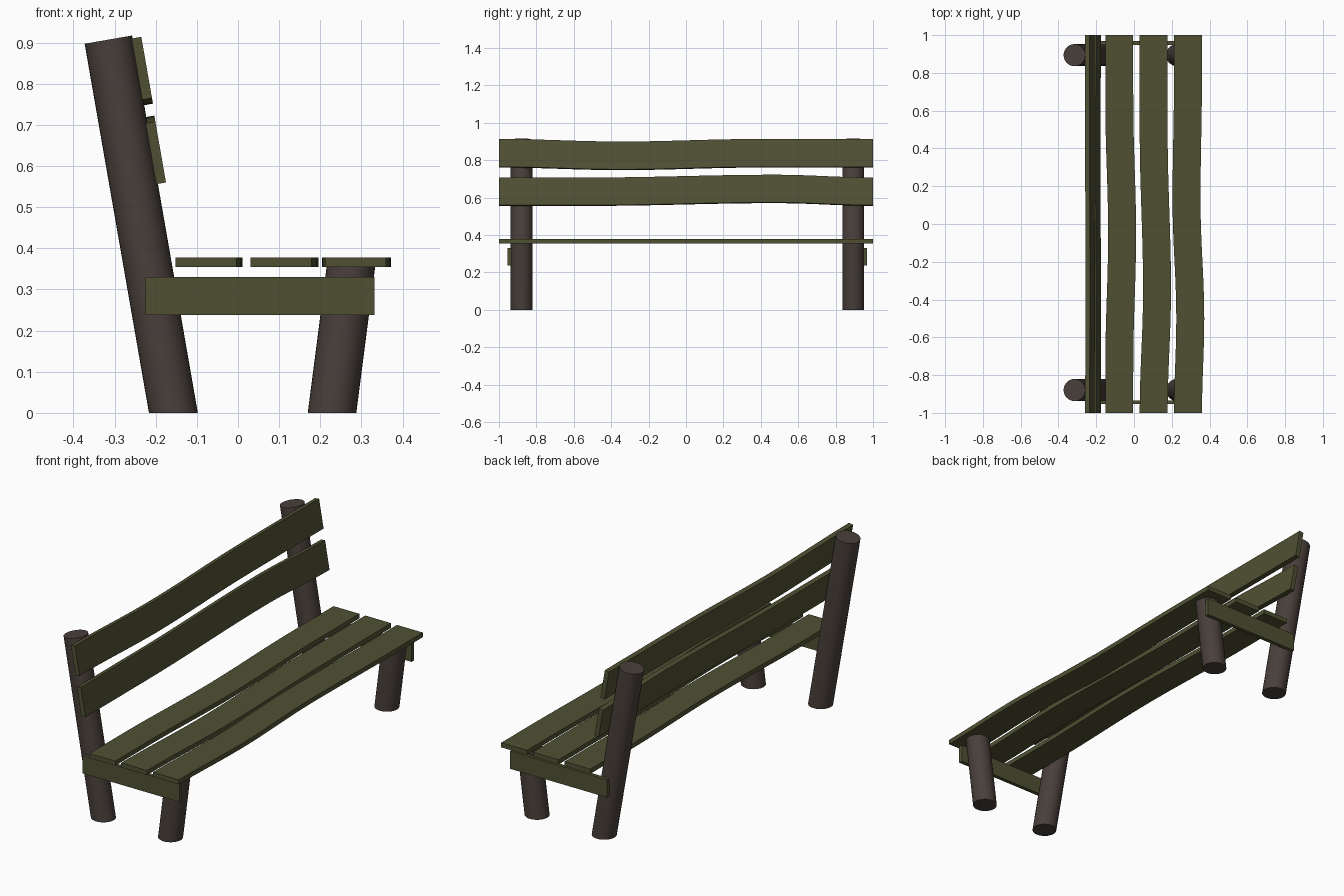
import bpy, bmesh, math
from mathutils import Vector

if "Cube" in bpy.data.objects:
    bpy.data.objects.remove(bpy.data.objects["Cube"])


def material(name, colour):
    m = bpy.data.materials.new(name)
    m.diffuse_color = (*colour, 1)
    m.use_nodes = True
    m.node_tree.nodes["Principled BSDF"].inputs["Base Color"].default_value = m.diffuse_color
    return m


GREEN = material("olive wood", (0.080, 0.081, 0.034))
BROWN = material("dark bark", (0.066, 0.050, 0.043))


def finish(name, bm, mat, smooth=False):
    bmesh.ops.recalc_face_normals(bm, faces=bm.faces)
    me = bpy.data.meshes.new(name)
    bm.to_mesh(me)
    bm.free()
    me.materials.append(mat)
    ob = bpy.data.objects.new(name, me)
    bpy.context.collection.objects.link(ob)
    if smooth:
        bpy.context.view_layer.objects.active = ob
        ob.select_set(True)
        bpy.ops.object.shade_smooth_by_angle(angle=math.radians(30))
        ob.select_set(False)
    return ob


def log(name, bottom, top, radius, flat_top=None):
    """Leaning round log, sawn level at the ground and optionally at the top."""
    b, t = Vector(bottom), Vector(top)
    axis = (t - b).normalized()
    rot = axis.to_track_quat('Z', 'Y')
    bm = bmesh.new()
    bmesh.ops.create_cone(bm, cap_ends=True, segments=32, radius1=radius,
                          radius2=radius, depth=(t - b).length)
    for v in bm.verts:
        low = v.co.z < 0
        v.co = rot @ v.co + (b + t) / 2
        level = 0 if low else flat_top
        if level is not None:
            v.co += axis * ((level - v.co.z) / axis.z)
    return finish(name, bm, BROWN, True)


def bend(y, pts):
    """Smoothly eased offset through (y, offset) control points."""
    for (y0, o0), (y1, o1) in zip(pts, pts[1:]):
        if y <= y1:
            f = (y - y0) / (y1 - y0)
            return o0 + (o1 - o0) * (1 - math.cos(math.pi * f)) / 2
    return pts[-1][1]


def slat(name, corner, across, thick, wave, width=0.148, depth=0.024, n=20):
    """Plank along y, wavy in the direction of its width."""
    c, a, t = Vector(corner), Vector(across), Vector(thick)
    bm = bmesh.new()
    rings = []
    for i in range(n + 1):
        y = -1 + 2 * i / n
        o = c + a * bend(y, wave) + Vector((0, y, 0))
        rings.append([bm.verts.new(p) for p in
                      (o, o + a * width, o + a * width + t * depth, o + t * depth)])
    for r, s in zip(rings, rings[1:]):
        for k in range(4):
            bm.faces.new((r[k], r[(k + 1) % 4], s[(k + 1) % 4], s[k]))
    bm.faces.new(rings[0])
    bm.faces.new(rings[-1])
    return finish(name, bm, GREEN)


# posts, legs and side rails at both ends
for side, y, rail_y in (("left", -0.879, -0.944), ("right", 0.894, 0.958)):
    log(f"back_post_{side}", (-0.157, y, 0), (-0.315, y, 0.907), 0.0585)
    log(f"front_leg_{side}", (0.2285, y, 0), (0.275, y, 0.36), 0.0585, 0.36)
    bm = bmesh.new()
    bmesh.ops.create_cube(bm, size=1)
    for v in bm.verts:
        v.co = Vector((0.0535 + v.co.x * 0.557, rail_y + v.co.y * 0.02,
                       0.284 + v.co.z * 0.092))
    finish(f"side_rail_{side}", bm, GREEN)

# seat slats
X, Z = (1, 0, 0), (0, 0, 1)
slat("seat_slat_back", (-0.152, 0, 0.354), X, Z,
     [(-1, 0), (-0.75, 0), (-0.05, 0.015), (0.65, 0), (1, 0)])
slat("seat_slat_middle", (0.030, 0, 0.354), X, Z,
     [(-1, 0), (-0.35, 0.018), (0.5, 0), (1, 0)])
slat("seat_slat_front", (0.212, 0, 0.354), X, Z,
     [(-1, 0), (-0.5, 0.012), (0.12, -0.008), (0.8, 0), (1, 0)])

# leaning backrest slats
lean = math.radians(9.9)
UP = (-math.sin(lean), 0, math.cos(lean))
BACK = (-math.cos(lean), 0, -math.sin(lean))
slat("backrest_slat_lower", (-0.175, 0, 0.560), UP, BACK,
     [(-1, 0), (-0.5, 0), (0.48, 0.015), (1, 0)], width=0.15)
slat("backrest_slat_upper", (-0.209, 0, 0.765), UP, BACK,
     [(-1, 0), (-0.35, -0.014), (0.4, 0), (1, 0)], width=0.151)
